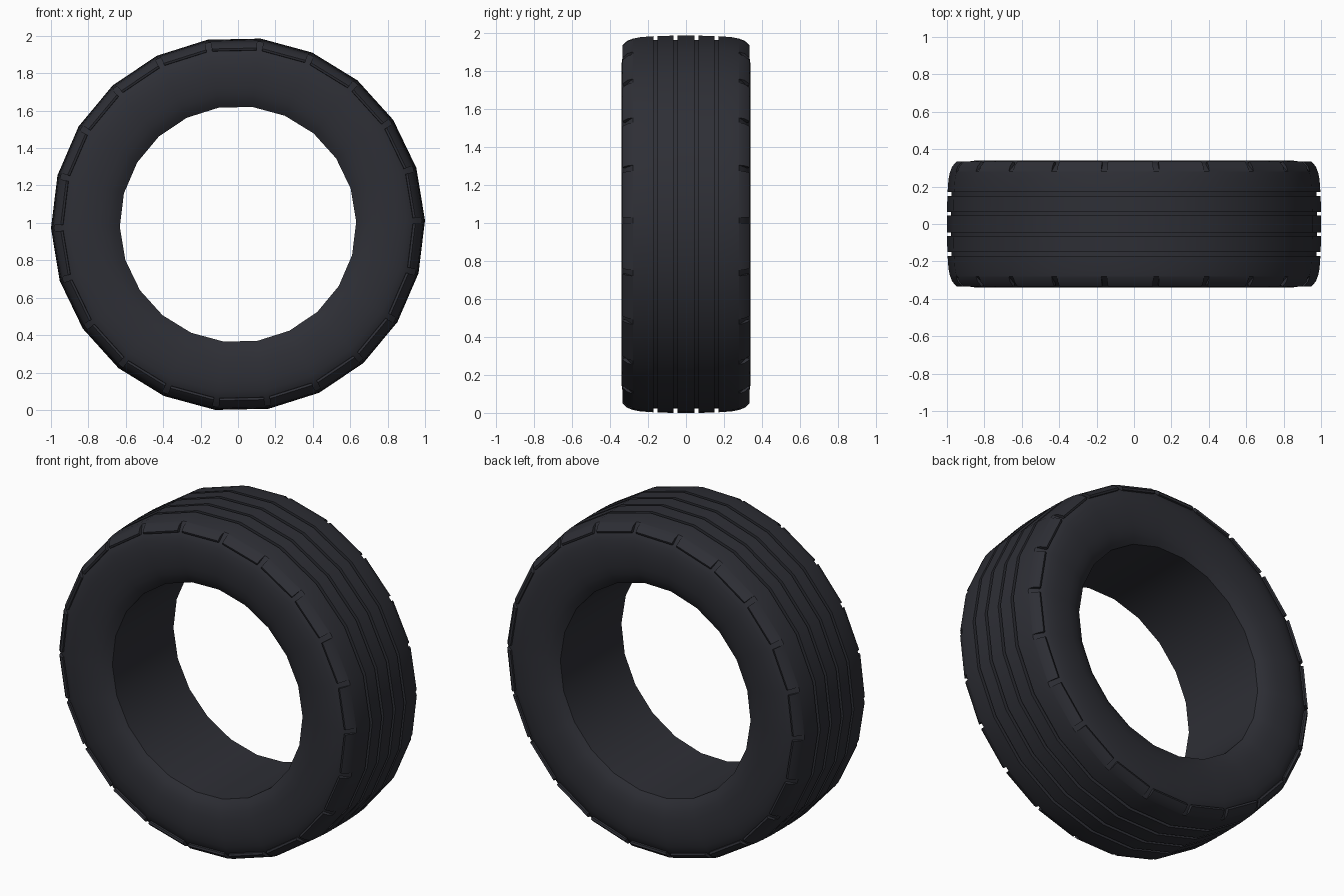
import bpy, bmesh
from math import sin, cos, pi, radians

cube = bpy.data.objects.get("Cube")
if cube:
    bpy.data.objects.remove(cube)

SIDES = 22
STEP = 2 * pi / SIDES
TURN = radians(1.2)                     # slight roll of the tyre on its axis
CENTRE = sin(TURN + 5 * STEP)           # height of the axle, lowest corner on the floor
NOTCH = 0.016                           # half angle of a shoulder notch

rubber = bpy.data.materials.new("dark rubber")
rubber.use_nodes = True
rubber.diffuse_color = (0.027, 0.028, 0.036, 1)
rubber.node_tree.nodes["Principled BSDF"].inputs["Base Color"].default_value = rubber.diffuse_color


def point(y, r, angle):
    return (r * cos(angle), y, CENTRE + r * sin(angle))


def finish(bm, name):
    bmesh.ops.recalc_face_normals(bm, faces=bm.faces)
    mesh = bpy.data.meshes.new(name)
    bm.to_mesh(mesh)
    bm.free()
    mesh.materials.append(rubber)
    obj = bpy.data.objects.new(name, mesh)
    bpy.context.collection.objects.link(obj)
    bpy.ops.object.select_all(action="DESELECT")
    obj.select_set(True)
    bpy.context.view_layer.objects.active = obj
    bpy.ops.object.shade_smooth_by_angle(angle=radians(30))
    return obj


def bridge(bm, rings, closed):
    pairs = list(zip(rings, rings[1:] + rings[:1])) if closed else list(zip(rings, rings[1:]))
    for a, b in pairs:
        for i in range(len(a)):
            j = (i + 1) % len(a)
            bm.faces.new((a[i], a[j], b[j], b[i]))


# Half profile (y, radius): tread with two grooves, shoulder floor, sidewall, bead
half = [(0.045, 1.0), (0.045, 0.978), (0.065, 0.978), (0.065, 1.0)]
half += [(0.15, 0.998), (0.15, 0.976), (0.17, 0.976), (0.17, 0.997)]
half += [(0.24, 0.992), (0.28, 0.984), (0.297, 0.964), (0.318, 0.938)]
half += [(0.332, 0.90), (0.339, 0.85), (0.34, 0.80), (0.335, 0.74),
         (0.325, 0.695), (0.31, 0.66), (0.29, 0.632)]
profile = half + [(-y, r) for y, r in reversed(half)]

# Tyre body, lathed around the axle
bm = bmesh.new()
rings = [[bm.verts.new(point(y, r, TURN + k * STEP)) for y, r in profile]
         for k in range(SIDES)]
bridge(bm, rings, True)
finish(bm, "tyre_body")

# Raised shoulder blocks, one per side, separated by notches
block = [(0.28, 0.984), (0.308, 0.974), (0.334, 0.950), (0.330, 0.938), (0.305, 0.935)]
for name, side in (("back_shoulder_blocks", 1), ("front_shoulder_blocks", -1)):
    bm = bmesh.new()
    for k in range(SIDES):
        ends = []
        for off in (NOTCH, STEP - NOTCH):
            flat = cos(STEP / 2) / cos(off - STEP / 2)   # keeps the block on the chord
            ends.append([bm.verts.new(point(side * y, r * flat, TURN + k * STEP + off))
                         for y, r in block])
        bridge(bm, ends, False)
        bm.faces.new(ends[0])
        bm.faces.new(ends[1][::-1])
    finish(bm, name)
